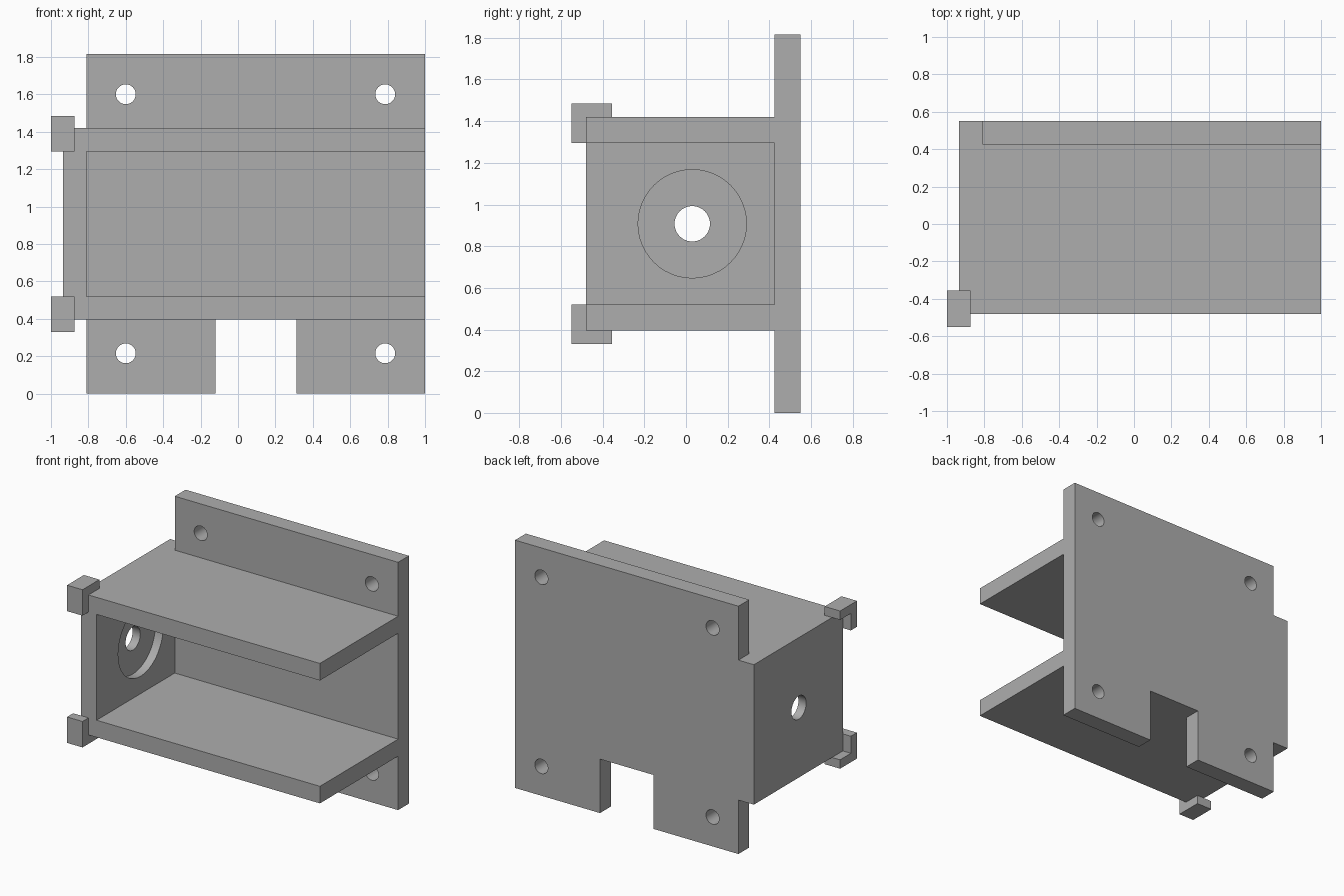
import bpy, bmesh, math
from mathutils import Matrix, Vector

default = bpy.data.objects.get("Cube")
if default:
    bpy.data.objects.remove(default, do_unlink=True)

grey = bpy.data.materials.new("plain grey")
grey.use_nodes = True
colour = (0.42, 0.42, 0.42, 1)
grey.diffuse_color = colour
grey.node_tree.nodes["Principled BSDF"].inputs["Base Color"].default_value = colour


def finish(name, bm):
    bmesh.ops.recalc_face_normals(bm, faces=bm.faces)
    mesh = bpy.data.meshes.new(name)
    bm.to_mesh(mesh)
    bm.free()
    mesh.materials.append(grey)
    obj = bpy.data.objects.new(name, mesh)
    bpy.context.scene.collection.objects.link(obj)
    return obj


def box(name, low, high):
    low, high = Vector(low), Vector(high)
    bm = bmesh.new()
    bmesh.ops.create_cube(bm, size=1)
    bmesh.ops.scale(bm, vec=high - low, verts=bm.verts)
    bmesh.ops.translate(bm, vec=(low + high) / 2, verts=bm.verts)
    return finish(name, bm)


def rod(name, centre, radius, length, axis):
    turn = Matrix.Rotation(math.pi / 2, 4, axis)
    bm = bmesh.new()
    bmesh.ops.create_cone(bm, cap_ends=True, segments=48, radius1=radius,
                          radius2=radius, depth=length,
                          matrix=Matrix.Translation(centre) @ turn)
    return finish(name, bm)


def combine(target, tool, operation):
    mod = target.modifiers.new("join", 'BOOLEAN')
    mod.operation = operation
    mod.solver = 'EXACT'
    mod.object = tool
    bpy.context.view_layer.objects.active = target
    bpy.ops.object.modifier_apply(modifier=mod.name)
    bpy.data.objects.remove(tool, do_unlink=True)


MID_Z = 0.9075

# Housing: open on the front and the left end
body = box("bracket_body", (-0.935, -0.48, 0.395), (1, 0.55, 1.42))
combine(body, box("cavity", (-0.81, -0.7, 0.52), (1.2, 0.425, 1.295)), 'DIFFERENCE')

# Mounting plate with a cable notch in its lower edge
plate = box("plate", (-0.81, 0.425, 0), (1, 0.55, 1.815))
combine(plate, box("notch", (-0.12, 0.3, -0.1), (0.312, 0.7, 0.395)), 'DIFFERENCE')
combine(body, plate, 'UNION')

# Screw holes
for x in (-0.6, 0.787):
    for z in (0.215, 1.6):
        combine(body, rod("screw_hole", (x, 0.49, z), 0.053, 0.4, 'X'), 'DIFFERENCE')

# Shaft hole and round recess in the end wall
hub = Vector((-0.81, 0.03, MID_Z))
combine(body, rod("recess", hub, 0.26, 0.125, 'Y'), 'DIFFERENCE')
combine(body, rod("shaft_hole", hub, 0.085, 0.5, 'Y'), 'DIFFERENCE')

# Merge leftover coplanar seams and shade
bm = bmesh.new()
bm.from_mesh(body.data)
bmesh.ops.remove_doubles(bm, verts=bm.verts, dist=0.0001)
bmesh.ops.dissolve_limit(bm, angle_limit=0.01, verts=bm.verts, edges=bm.edges)
bm.to_mesh(body.data)
bm.free()
bpy.ops.object.select_all(action='DESELECT')
body.select_set(True)
bpy.context.view_layer.objects.active = body
bpy.ops.object.shade_smooth_by_angle(angle=math.radians(30))

# L-shaped corner clips, mirrored top to bottom
profile = [(-0.55, 1.295), (-0.55, 1.485), (-0.355, 1.485),
           (-0.355, 1.42), (-0.48, 1.42), (-0.48, 1.295)]
for name, side in (("upper_clip", 1), ("lower_clip", -1)):
    bm = bmesh.new()
    face = bm.faces.new([bm.verts.new((-1, y, MID_Z + side * (z - MID_Z)))
                         for y, z in profile])
    ext = bmesh.ops.extrude_face_region(bm, geom=[face])
    moved = [v for v in ext["geom"] if isinstance(v, bmesh.types.BMVert)]
    bmesh.ops.translate(bm, vec=(0.125, 0, 0), verts=moved)
    finish(name, bm)
